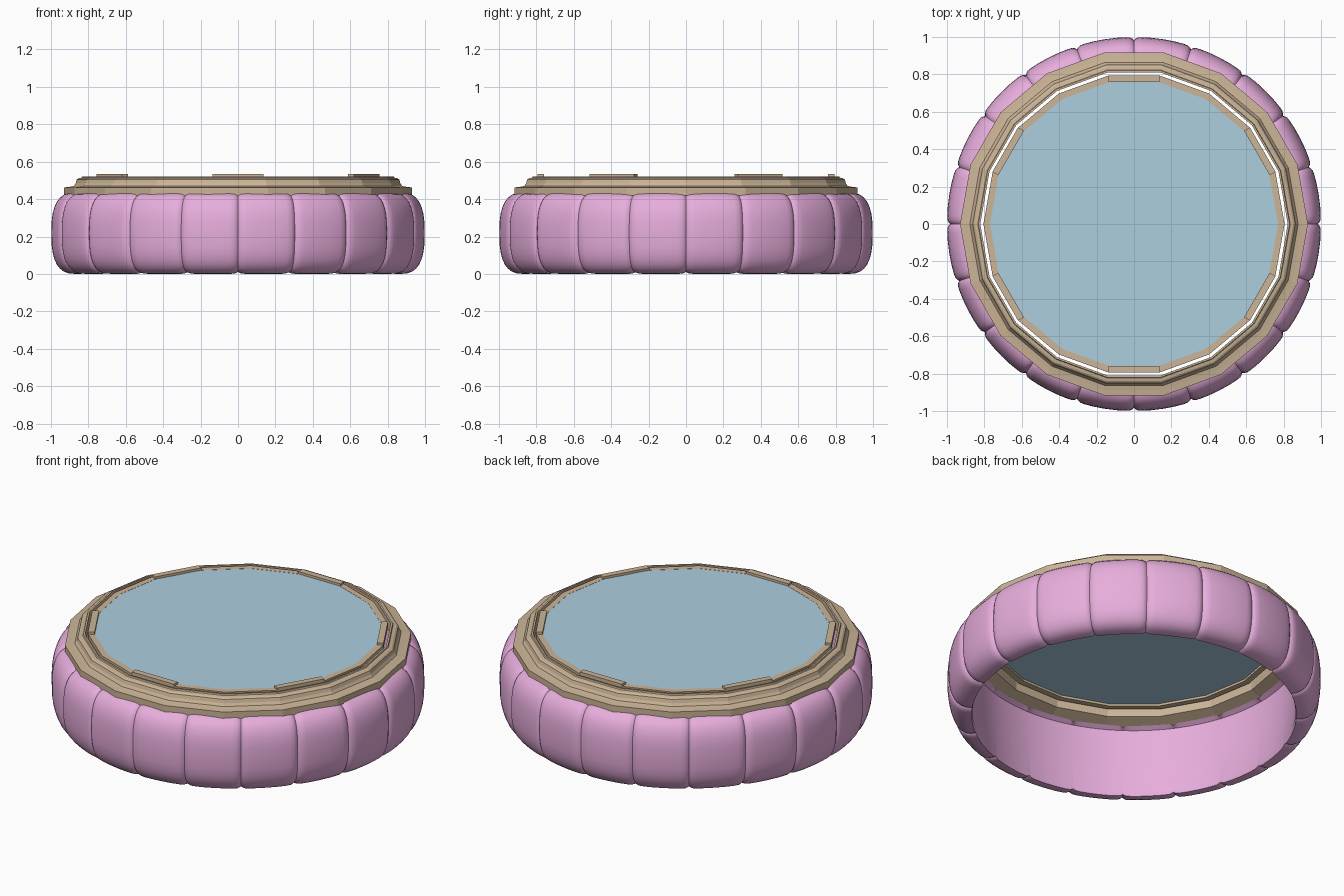
import bpy, math
from math import cos, sin, pi

if "Cube" in bpy.data.objects:
    bpy.data.objects.remove(bpy.data.objects["Cube"])


def material(name, rgb):
    m = bpy.data.materials.new(name)
    m.diffuse_color = (*rgb, 1)
    m.use_nodes = True
    m.node_tree.nodes["Principled BSDF"].inputs["Base Color"].default_value = m.diffuse_color
    return m


PINK = material("pink_fabric", (0.80, 0.42, 0.72))
WOOD = material("tan_wood", (0.60, 0.46, 0.31))
BLUE = material("blue_glass", (0.42, 0.62, 0.74))


def build(name, verts, faces, mat):
    me = bpy.data.meshes.new(name)
    me.from_pydata(verts, [], faces)
    me.materials.append(mat)
    ob = bpy.data.objects.new(name, me)
    bpy.context.collection.objects.link(ob)
    return ob


def sweep(name, sections, mat):
    """Closed ring of faces through (angle, [(r, z), ...]) sections."""
    verts, faces = [], []
    n, m = len(sections), len(sections[0][1])
    for a, prof in sections:
        verts += [(r * cos(a), r * sin(a), z) for r, z in prof]
    for i in range(n):
        j = (i + 1) % n
        for k in range(m):
            l = (k + 1) % m
            faces.append((i * m + k, j * m + k, j * m + l, i * m + l))
    return build(name, verts, faces, mat)


def lathe(name, prof, sides, mat):
    return sweep(name, [(2 * pi * i / sides, prof) for i in range(sides)], mat)


# padded ring: 20 puffed panels pinched at narrow seams
C = (0.87, 0.215)
outer = [(0.865, 0.0)]
for i in range(17):
    t = -pi / 2 + pi * i / 16
    c, s = cos(t), sin(t)
    outer.append((0.87 + 0.13 * abs(c) ** 0.75,
                  0.218 + 0.218 * math.copysign(abs(s) ** 0.75, s)))
outer = outer[1:]
inner = [(0.895, 0.42), (0.88, 0.22), (0.865, 0.02)]
pinch = [(0, 0.13), (0.03, 0.07), (0.07, 0.02), (0.15, 0.005), (0.3, 0), (0.5, 0),
         (0.7, 0), (0.85, 0.005), (0.93, 0.02), (0.97, 0.07)]
sections = []
for p in range(20):
    for t, d in pinch:
        prof = [(C[0] + (r - C[0]) * (1 - d), C[1] + (z - C[1]) * (1 - d * 0.4))
                for r, z in outer]
        sections.append(((p + t) * 2 * pi / 20, prof + inner))
cushion = sweep("padded_ring", sections, PINK)
bpy.context.view_layer.objects.active = cushion
cushion.select_set(True)
bpy.ops.object.shade_smooth_by_angle(angle=math.radians(40))

# stepped wooden frame, 18 sides
lathe("stepped_frame", [(0.93, 0.42), (0.93, 0.462), (0.90, 0.466), (0.878, 0.47),
                        (0.868, 0.485), (0.862, 0.505), (0.852, 0.512), (0.835, 0.515),
                        (0.832, 0.522), (0.822, 0.522), (0.822, 0.46)], 18, WOOD)

# lid rim and glass pane
lathe("lid_rim", [(0.805, 0.495), (0.805, 0.522), (0.77, 0.522), (0.77, 0.495)], 18, WOOD)
top, bottom = 0.521, 0.508
pts = [(0.775 * cos(i * pi / 9), 0.775 * sin(i * pi / 9)) for i in range(18)]
build("glass_pane", [(x, y, bottom) for x, y in pts] + [(x, y, top) for x, y in pts],
      [tuple(range(17, -1, -1)), tuple(range(18, 36))]
      + [(i, (i + 1) % 18, (i + 1) % 18 + 18, i + 18) for i in range(18)], BLUE)

# six small clips on the lid rim
for i in range(6):
    bpy.ops.mesh.primitive_cube_add(size=1)
    clip = bpy.context.object
    clip.name = f"lid_clip_{i + 1}"
    a = pi / 6 + i * pi / 3
    clip.location = (0.777 * cos(a), 0.777 * sin(a), 0.52)
    clip.rotation_euler.z = a
    clip.scale = (0.036, 0.275, 0.03)
    clip.data.materials.append(WOOD)
